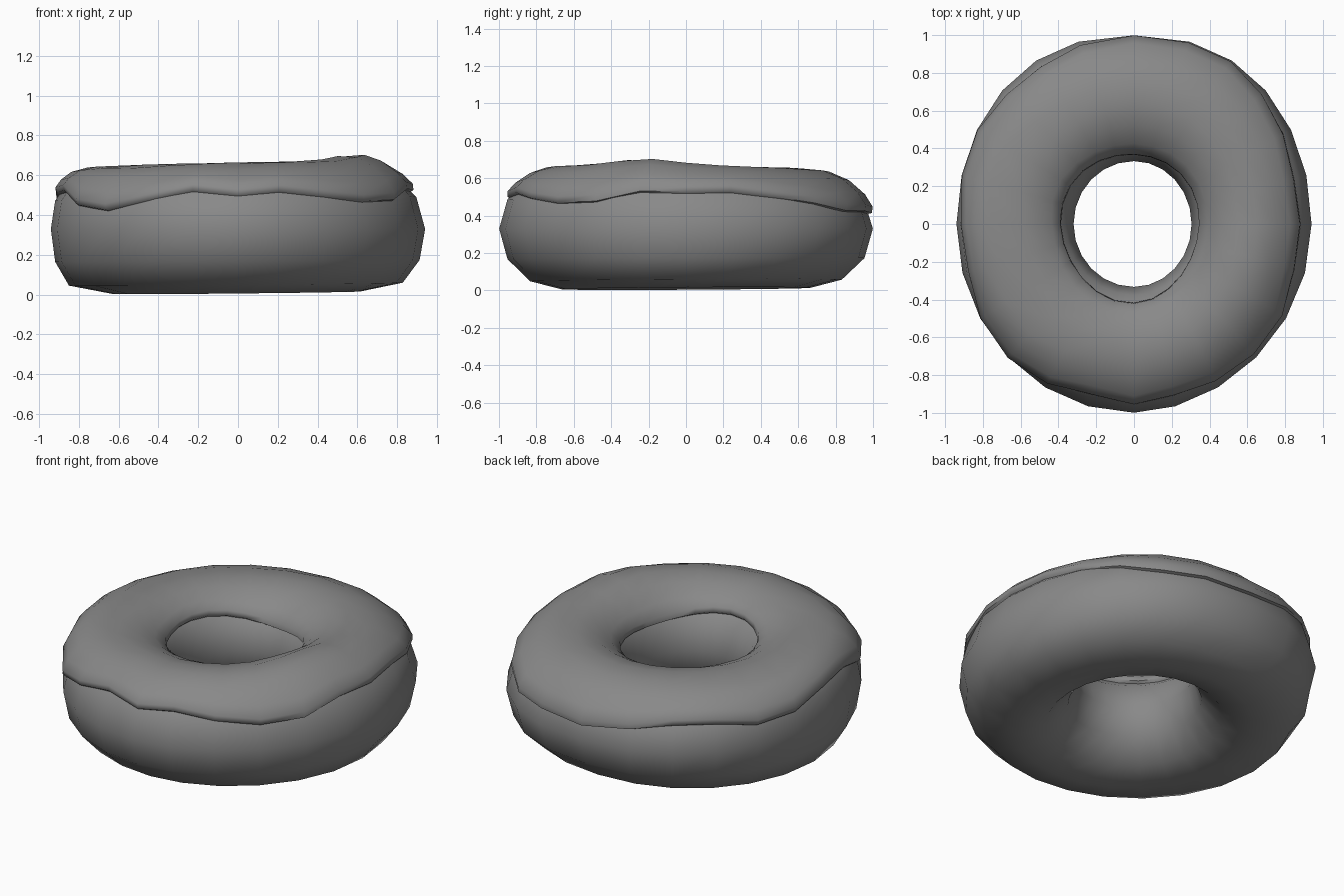
import bpy, bmesh
from math import sin, cos, asin, exp, pi, radians, copysign

if "Cube" in bpy.data.objects:
    bpy.data.objects.remove(bpy.data.objects["Cube"])

N = 24       # segments round the ring
M = 12       # segments round the tube
MID = 0.33   # height of the widest part

# Height of the icing's outer rim every 15 degrees, counter-clockwise from +x
RIM = [.52, .53, .50, .47, .43, .43, .42, .46, .50, .50, .46, .47,
       .53, .54, .46, .43, .48, .53, .50, .52, .49, .465, .47, .52]

grey = bpy.data.materials.new("dark_grey")
grey.diffuse_color = (0.25, 0.25, 0.25, 1)
grey.use_nodes = True
grey.node_tree.nodes["Principled BSDF"].inputs["Base Color"].default_value = grey.diffuse_color


def ring_point(i, phi, gap=0.0):
    """Point on the ring: phi = 0 outside, 90 degrees on top, 180 in the hole."""
    t = 2 * pi * i / N
    c, s = cos(t), sin(t)
    p, q = cos(phi), sin(phi)
    egg = 0
    if p > 0:  # outer wall is fuller towards the left and right, plan is egg-shaped
        fuller = 0.5 if c < 0 else (0.35 if q < 0 else -0.08)
        p = p ** (1 - fuller * c * c)
        power = 0.86 if s > 0 else (1.08 if c > 0 else 1.0)
        egg = (copysign(abs(c) ** power, c) - c) * p
    rx = 0.63 + (0.31 + gap) * p - (0.015 if p < 0 and c > 0 else 0)
    ry = 0.666 + (0.333 + gap) * p
    x, y = rx * c + 0.94 * egg, ry * s
    if q > 0:
        bump = 0.035 * exp(-((x - 0.58) ** 2 + (y + 0.22) ** 2) / 0.06)
        z = MID + q * (0.302 + gap + 0.02 * x - 0.012 * y + bump)
    else:
        z = MID + q * (0.32 - 0.01 * x - 0.006 * y)
    return x, y, z


def make_ring(name, rows):
    """Skin a closed tube through loops of N points."""
    bm = bmesh.new()
    loops = [[bm.verts.new(p) for p in row] for row in rows]
    for j, a in enumerate(loops):
        b = loops[(j + 1) % len(loops)]
        for i in range(N):
            k = (i + 1) % N
            bm.faces.new((a[i], a[k], b[k], b[i]))
    bmesh.ops.recalc_face_normals(bm, faces=bm.faces)
    me = bpy.data.meshes.new(name)
    bm.to_mesh(me)
    bm.free()
    me.materials.append(grey)
    ob = bpy.data.objects.new(name, me)
    bpy.context.collection.objects.link(ob)
    bpy.context.view_layer.objects.active = ob
    ob.select_set(True)
    bpy.ops.object.shade_smooth_by_angle(angle=radians(60))
    ob.select_set(False)


# Dough ring
make_ring("dough_ring",
          [[ring_point(i, 2 * pi * j / M) for i in range(N)] for j in range(M)])


# Icing: outer skin from rim to hole, then back along the inside
def icing_phi(i, f):
    t = 2 * pi * i / N
    start = asin((RIM[i] - MID) / 0.32)
    end = radians(144 + 6 * cos(t - pi / 4) - 3 * sin(3 * t))
    return start + (end - start) * f


STEPS = 7
FRACS = [0, 0.04] + [j / STEPS for j in range(1, STEPS)] + [0.96, 1]
outer = [[ring_point(i, icing_phi(i, f), 0.008 if f in (0, 1) else 0.025)
          for i in range(N)] for f in FRACS]
inner = [[ring_point(i, icing_phi(i, f), -0.02)
          for i in range(N)] for f in reversed(FRACS)]
make_ring("icing", outer + inner)
